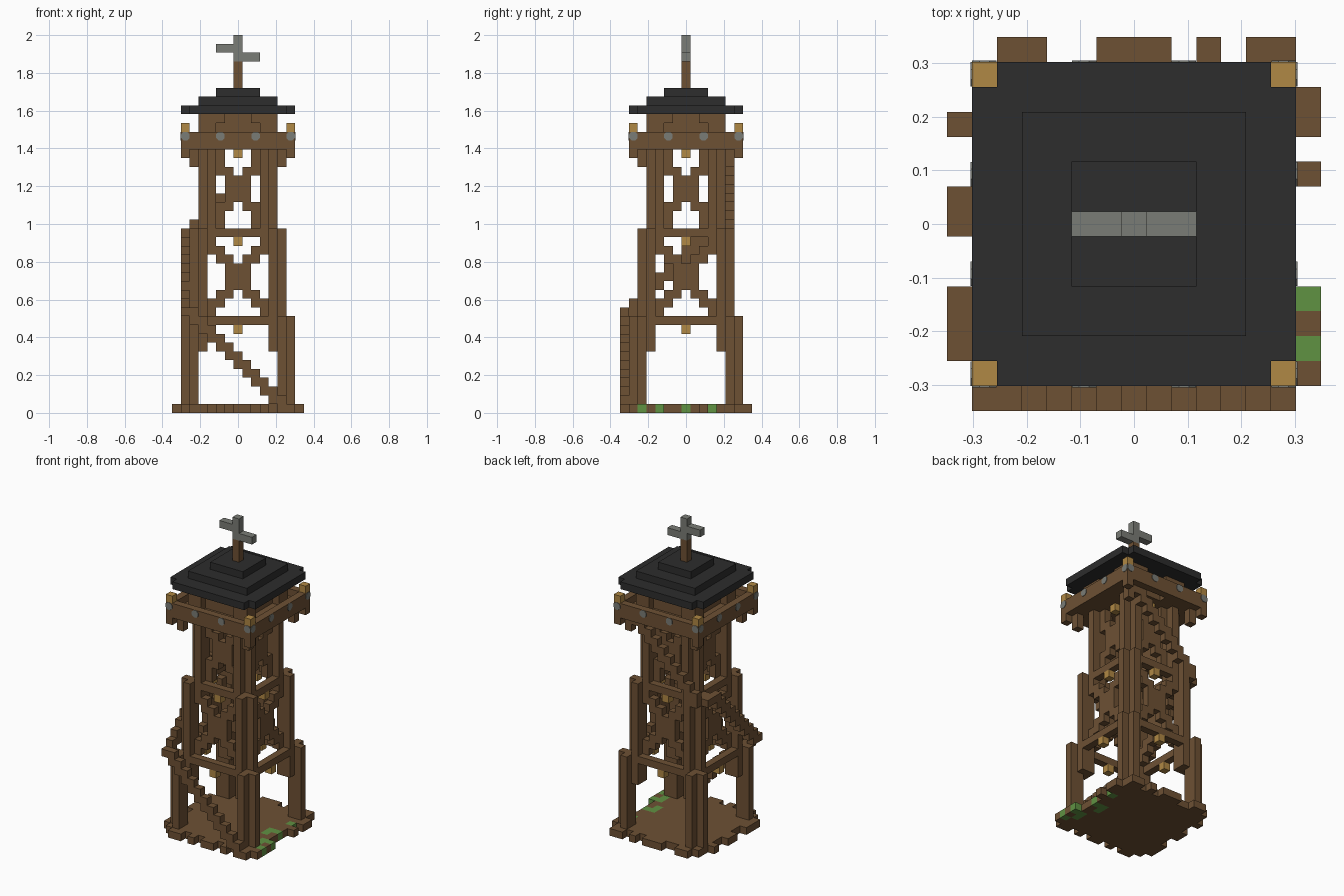
import bpy
import bmesh
from math import pi
from mathutils import Matrix, Vector

V = 2 / 43  # edge length of one block

default_cube = bpy.data.objects.get("Cube")
if default_cube:
    bpy.data.objects.remove(default_cube, do_unlink=True)


def material(name, color):
    m = bpy.data.materials.new(name)
    m.use_nodes = True
    m.diffuse_color = (*color, 1)
    m.node_tree.nodes["Principled BSDF"].inputs["Base Color"].default_value = (*color, 1)
    return m


WOOD = material("brown_wood", (0.155, 0.082, 0.034))
SLATE = material("dark_slate", (0.026, 0.026, 0.026))
LAMP = material("amber_lamp", (0.434, 0.246, 0.058))
IRON = material("grey_iron", (0.195, 0.202, 0.18))
GRASS = material("green_grass", (0.117, 0.287, 0.055))


def finish(name, bm, mat):
    mesh = bpy.data.meshes.new(name)
    bm.to_mesh(mesh)
    bm.free()
    mesh.materials.append(mat)
    obj = bpy.data.objects.new(name, mesh)
    bpy.context.collection.objects.link(obj)
    return obj


def blocks(name, mat, boxes):
    """Boxes given as inclusive block ranges: (x0, x1, y0, y1, z0, z1)."""
    bm = bmesh.new()
    for x0, x1, y0, y1, z0, z1 in boxes:
        center = Vector((x0 + x1, y0 + y1, z0 + z1 + 1)) * V / 2
        size = Vector((x1 - x0 + 1, y1 - y0 + 1, z1 - z0 + 1)) * V
        bmesh.ops.create_cube(bm, size=1, matrix=Matrix.Translation(center) @ Matrix.Diagonal((*size, 1)))
    return finish(name, bm, mat)


def around(boxes):
    """Repeat front boxes on all four sides."""
    out = []
    for x0, x1, y0, y1, z0, z1 in boxes:
        out += [(x0, x1, y0, y1, z0, z1), (-x1, -x0, -y1, -y0, z0, z1),
                (-y1, -y0, x0, x1, z0, z1), (y0, y1, -x1, -x0, z0, z1)]
    return out


def cell(x, y, z):
    return (x, x, y, y, z, z)


# Ground slab with a ragged rim and grass tufts
grass = {(7, -5), (7, -3), (6, -4), (6, -3), (6, 0), (5, 0), (5, -1), (6, 3)}
ground = {(x, y) for x in range(-6, 7) for y in range(-6, 7)}
ground |= {(7, y) for y in (-6, -5, -4, -3, 2, 4, 5)}
ground |= {(-7, y) for y in (-5, -4, -3, 0, 1, 4)}
ground |= {(x, 7) for x in (-5, -4, -1, 0, 1, 3, 5, 6)}
ground |= {(x, -7) for x in (-5, -4, -2, 0, 1, 3, 5, 6)}
blocks("ground_slab", WOOD, [cell(x, y, 0) for x, y in sorted(ground - grass)])
blocks("grass_tufts", GRASS, [cell(x, y, 0) for x, y in sorted(grass)])


# Three tapering storeys: L-shaped corner posts, ring beams and hanging lamps
def storey(name, r, z0, z1, beam):
    corner = [(r, r, -r + 1, -r + 1, z0, z1), (r - 1, r - 1, -r, -r, z0, z1),
              (r - 1, r - 1, -r + 1, -r + 1, z0, z1)]
    blocks(name + "_posts", WOOD, around(corner))
    if beam:
        blocks(name + "_beams", WOOD, around([(2 - r, r - 2, 1 - r, 1 - r, beam, beam)]))


storey("lower", 6, 1, 10, 10)
storey("middle", 5, 7, 20, 20)
storey("upper", 4, 18, 29, None)
blocks("lamps", LAMP, around([cell(0, -5, 9), cell(0, -4, 19), cell(0, -3, 29)]))


# Cross braces, stepped in blocks
def braces(name, y, mid, reach):
    parts = [(-1, 1, y, y, mid - 1, mid + 1)]
    for s in (-1, 1):
        for i in range(1, reach + 1):
            for up in (-1, 1):
                z = sorted((mid + up * i, mid + up * (i + 1)))
                parts.append((s * i, s * i, y, y, *z))
    blocks(name, WOOD, around(parts))


braces("middle_braces", -4, 15, 3)
braces("upper_braces", -3, 25, 2)
blocks("upper_brace_ends", WOOD,
       around([(s, s, -3, -3, z, z) for s in (-2, 2) for z in (21, 29)]))

# Stairs winding up the front, the right-hand side and the back
blocks("front_stairs", WOOD, [(x, x, -7, -7, max(5 - x, 0), 6 - x) for x in range(-5, 7)]
       + [cell(-6, -7, 11)])
blocks("side_stairs", WOOD, [(-6, -6, y, y, 17 + y, 18 + y) for y in range(-6, 3)])
blocks("stair_landing", WOOD, [(-6, -5, 3, 4, 20, 20), cell(-5, 5, 20)])
blocks("back_stairs", WOOD, [(x, x, 5, 5, 25 + x, 26 + x) for x in range(-5, 5)])

# Lookout platform with stair opening, rim and corner brackets
blocks("platform_floor", WOOD, [(-6, 6, -6, 4, 30, 30), (-6, 6, 6, 6, 30, 30),
                                (-6, -1, 5, 5, 30, 30), (4, 6, 5, 5, 30, 30)])
blocks("platform_rim", WOOD, around([(-6, 5, -6, -6, 31, 31)]))
blocks("platform_brackets", WOOD, around([(5, 5, -5, -5, 28, 29), cell(6, -6, 29)]))
blocks("corner_lamps", LAMP, around([cell(6, -6, 32)]))

# Iron studs as thin octagonal plates on the rim
bm = bmesh.new()
for turn in range(4):
    for x in (-6, -2, 2, 6):
        place = (Matrix.Rotation(turn * pi / 2, 4, "Z")
                 @ Matrix.Translation((x * V, -6.5 * V, 31.5 * V))
                 @ Matrix.Rotation(pi / 2, 4, "X") @ Matrix.Rotation(pi / 8, 4, "Z"))
        bmesh.ops.create_cone(bm, cap_ends=True, segments=8, radius1=V * 0.53,
                              radius2=V * 0.53, depth=0.006, matrix=place)
finish("rim_studs", bm, IRON)

# Cabin with recessed stepped arches
blocks("cabin_core", WOOD, [(-3, 3, -3, 3, 31, 33)])
blocks("cabin_walls", WOOD, around([(-4, -3, -4, -4, 31, 33), (3, 3, -4, -4, 31, 33),
                                    (-2, -2, -4, -4, 33, 33), (2, 2, -4, -4, 33, 33)]))

# Stepped roof, eaves cut at the corners
blocks("roof", SLATE, [(-6, 6, -5, 5, 34, 34), (-5, 5, -6, -6, 34, 34), (-5, 5, 6, 6, 34, 34),
                       (-4, 4, -4, 4, 35, 35), (-2, 2, -2, 2, 36, 36)])

# Mast and weather vane
blocks("mast", WOOD, [(0, 0, 0, 0, 37, 39)])
blocks("weather_vane", IRON, [(0, 0, 0, 0, 40, 42), (-2, -1, 0, 0, 41, 41), (1, 2, 0, 0, 40, 40)])
